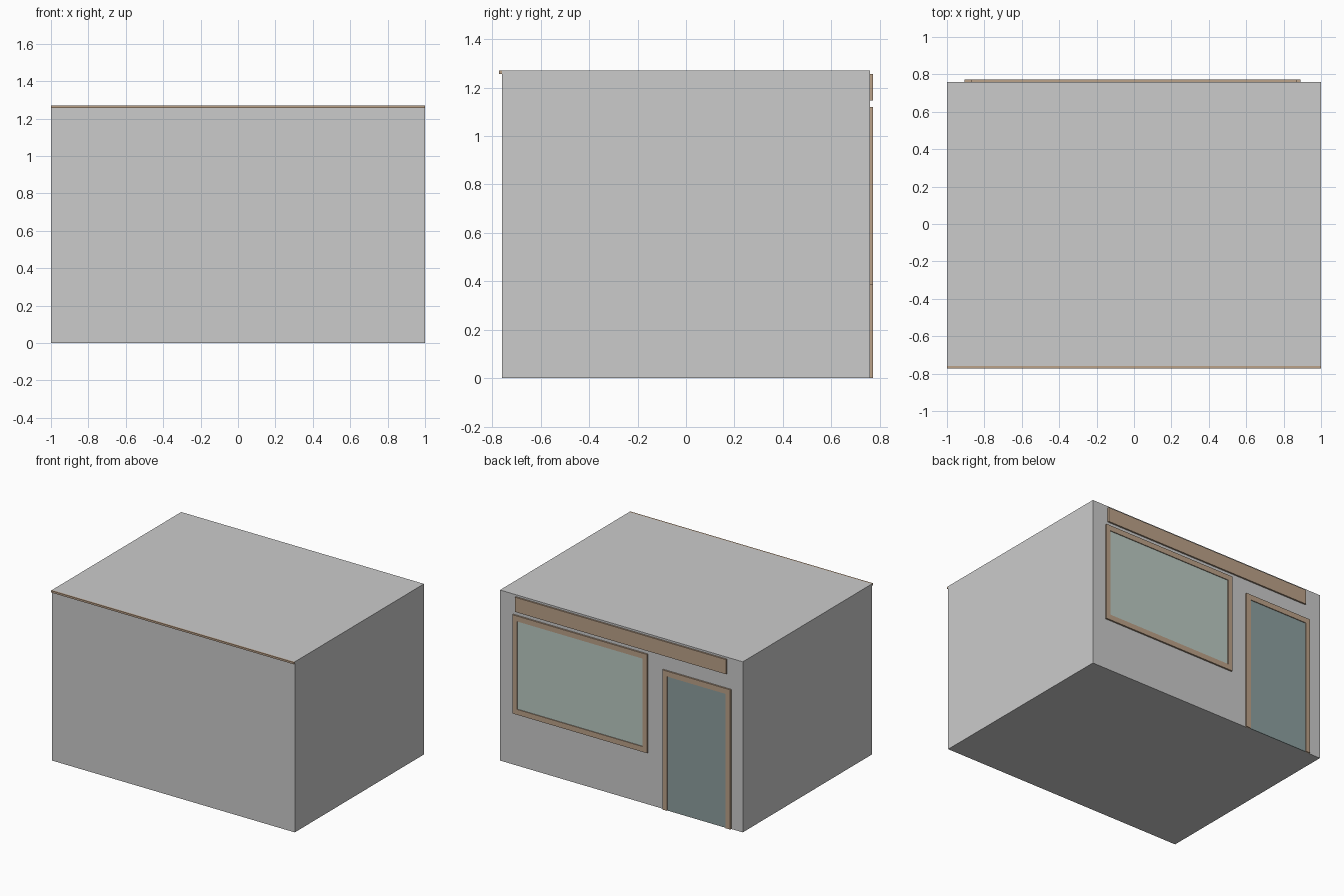
import bpy

if "Cube" in bpy.data.objects:
    bpy.data.objects.remove(bpy.data.objects["Cube"])


def material(name, color):
    m = bpy.data.materials.new(name)
    m.diffuse_color = (*color, 1)
    m.use_nodes = True
    m.node_tree.nodes["Principled BSDF"].inputs["Base Color"].default_value = m.diffuse_color
    return m


WOOD = material("tan_wood", (0.50, 0.36, 0.25))
GLASS = material("window_glass", (0.50, 0.60, 0.55))
DOOR = material("door_glass", (0.27, 0.35, 0.35))


def box(name, x, y, z, mat=None):
    """Box from (min, max) ranges on each axis."""
    bpy.ops.mesh.primitive_cube_add(
        size=1, location=[(a + b) / 2 for a, b in (x, y, z)])
    ob = bpy.context.object
    ob.name = name
    ob.scale = [b - a for a, b in (x, y, z)]
    bpy.ops.object.transform_apply(location=False, rotation=False, scale=True)
    if mat:
        ob.data.materials.append(mat)
    return ob


W, D, H = 1.0, 0.76, 1.27      # half width, half depth, height
T, SLAB = 0.025, 0.012         # wall thickness, floor and roof thickness
OUT = 0.772                    # outer face of the trim

# Shell: floor, roof and four walls
box("floor", (-W, W), (-D, D), (0, SLAB))
box("roof", (-W, W), (-D, D), (H - SLAB, H))
wall_z = (SLAB, H - SLAB)
for side, s in (("left", -1), ("right", 1)):
    box(side + "_wall", sorted((s * W, s * (W - T))), (-D, D), wall_z)
box("front_wall", (-W + T, W - T), (-D, -D + T), wall_z)
back_wall = box("back_wall", (-W + T, W - T), (D - T, D), wall_z)

# Eave strip along the front roof edge
box("front_eave_strip", (-W, W), (-OUT, -D), (1.256, H), WOOD)


def opening(name, x, z, mat, w, h, sill):
    """Framed pane on the back wall, with an optional bottom rail."""
    y = (D, OUT)
    z0 = z[0] + (h if sill else 0)
    z1 = z[1] - h
    box(name + "_frame_left", (x[0], x[0] + w), y, (z0, z1), WOOD)
    box(name + "_frame_right", (x[1] - w, x[1]), y, (z0, z1), WOOD)
    box(name + "_frame_top", x, y, (z1, z[1]), WOOD)
    if sill:
        box(name + "_frame_bottom", x, y, (z[0], z0), WOOD)
    box(name + "_pane", (x[0] + w, x[1] - w), (D, D + 0.006), (z0, z1), mat)


# Shop window, door and sign board
opening("window", (-0.22, 0.89), (0.385, 1.12), GLASS, 0.037, 0.04, True)
opening("door", (-0.905, -0.345), (0, 1.04), DOOR, 0.037, 0.04, False)
box("sign_board", (-0.87, 0.87), (D, OUT), (1.147, 1.256), WOOD)
